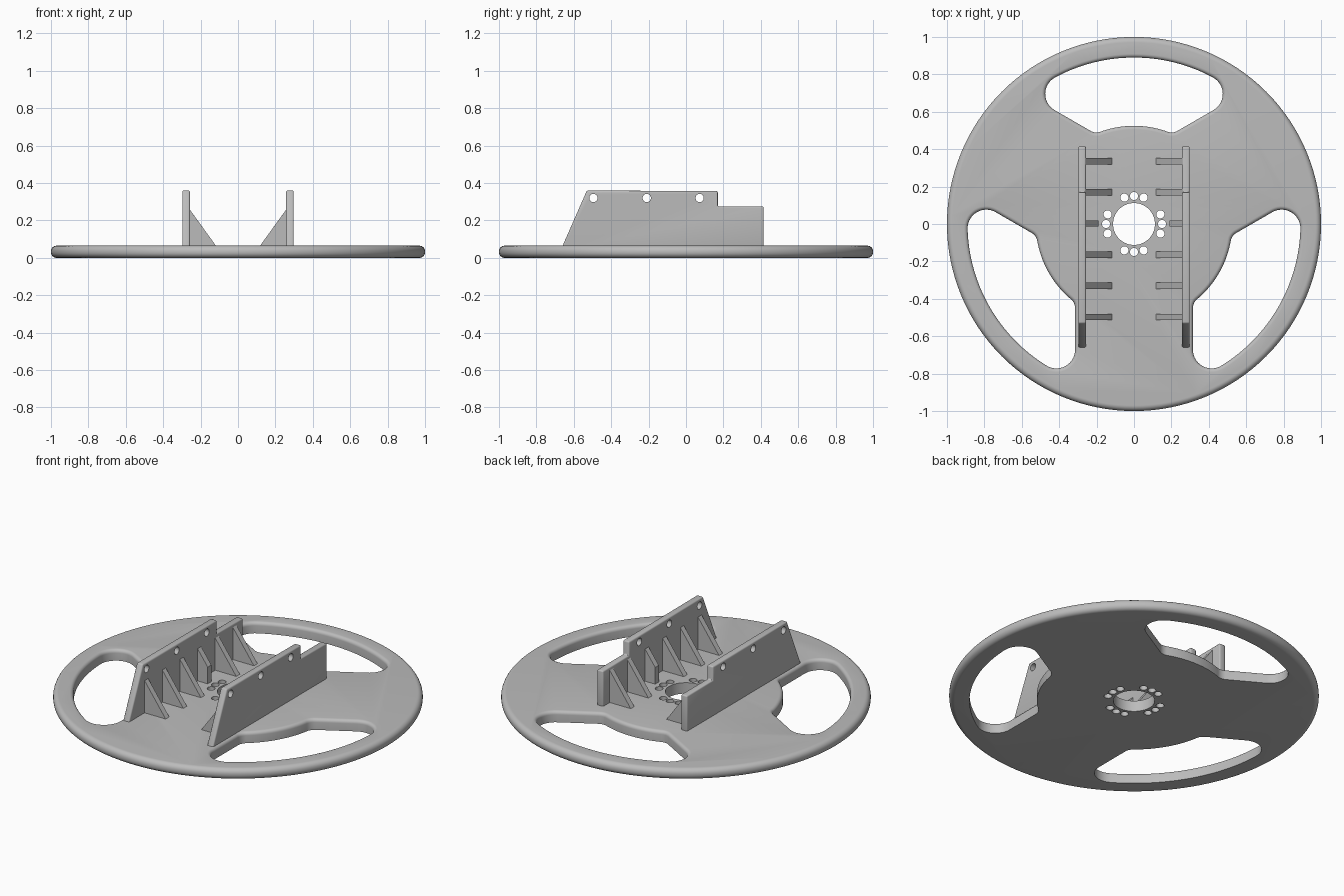
import bpy, bmesh
from math import sin, cos, pi, radians, sqrt, atan2
from mathutils import Matrix, Vector

if "Cube" in bpy.data.objects:
    bpy.data.objects.remove(bpy.data.objects["Cube"])

TOP = 0.065
grey = bpy.data.materials.new("plain grey")
grey.use_nodes = True
grey.diffuse_color = (0.5, 0.5, 0.5, 1)
grey.node_tree.nodes["Principled BSDF"].inputs["Base Color"].default_value = (0.5, 0.5, 0.5, 1)


def arc(centre, r, a0, a1, n):
    return [(centre[0] + r * cos(a0 + (a1 - a0) * i / n),
             centre[1] + r * sin(a0 + (a1 - a0) * i / n)) for i in range(n + 1)]


def loft(bm, rings):
    """Closed solid through equal-length rings of points."""
    loops = [[bm.verts.new(p) for p in ring] for ring in rings]
    n = len(loops[0])
    for a, b in zip(loops, loops[1:]):
        for i in range(n):
            bm.faces.new((a[i], a[(i + 1) % n], b[(i + 1) % n], b[i]))
    bm.faces.new(loops[0])
    bm.faces.new(loops[-1])


def finish(bm, name):
    bmesh.ops.recalc_face_normals(bm, faces=bm.faces)
    mesh = bpy.data.meshes.new(name)
    bm.to_mesh(mesh)
    bm.free()
    mesh.materials.append(grey)
    ob = bpy.data.objects.new(name, mesh)
    bpy.context.collection.objects.link(ob)
    return ob


def activate(ob):
    bpy.ops.object.select_all(action='DESELECT')
    ob.select_set(True)
    bpy.context.view_layer.objects.active = ob


def smooth(ob):
    activate(ob)
    bpy.ops.object.shade_smooth_by_angle(angle=radians(32))


def cut(ob, cutter):
    cutter.hide_render = True
    mod = ob.modifiers.new("cut", 'BOOLEAN')
    mod.object, mod.operation, mod.solver = cutter, 'DIFFERENCE', 'EXACT'
    activate(ob)
    bpy.ops.object.modifier_apply(modifier=mod.name)
    bpy.data.objects.remove(cutter)


def drill(bm, x, y, z, r, axis='Z', n=32):
    m = Matrix.Translation((x, y, z))
    if axis == 'X':
        m = m @ Matrix.Rotation(pi / 2, 4, 'Y')
    bmesh.ops.create_cone(bm, cap_ends=True, segments=n, radius1=r, radius2=r, depth=0.4, matrix=m)


def slot_outline(d):
    """Window between two spokes, grown outwards by d."""
    outer, inner, half = 0.89, 0.525, 0.315
    u, n = Vector((cos(pi / 6), sin(pi / 6))), Vector((-sin(pi / 6), cos(pi / 6)))

    def corner(dist, off):
        return u * sqrt(dist ** 2 - off ** 2) + n * off
    ro, ri = 0.10, 0.06
    co, ci = corner(outer - ro, half + ro), corner(inner + ri, half + ri)
    ao, ai = atan2(co.y, co.x), atan2(ci.y, ci.x)
    right = arc((0, 0), outer + d, pi / 2, ao, 24)
    right += arc(co, ro + d, ao, -pi / 3, 14)[1:]
    right += arc(ci, ri + d, -pi / 3, ai - pi, 10)
    right += arc((0, 0), inner - d, ai, pi / 2, 10)[1:]
    return right + [(-x, y) for x, y in right[-2:0:-1]]


# Wheel disc with rounded rim
r = 0.03
profile = [(1 - r + x, r + z) for x, z in arc((0, 0), r, -pi / 2, 0, 7)]
profile += [(1 - r + x, TOP - r + z) for x, z in arc((0, 0), r, 0, pi / 2, 7)]
bm = bmesh.new()
loft(bm, [[(x * cos(2 * pi * i / 128), x * sin(2 * pi * i / 128), z) for i in range(128)]
          for x, z in profile])
disc = finish(bm, "wheel_disc")

# Three windows with softened upper edges, hub bore and bolt holes
f = 0.02
levels = [(-0.05, 0)] + [(TOP - f + f * sin(a), f * (1 - cos(a)))
                         for a in [pi / 2 * i / 5 for i in range(6)]] + [(0.1, f)]
bm = bmesh.new()
for k in range(3):
    rot = Matrix.Rotation(2 * pi * k / 3, 3, 'Z')
    loft(bm, [[rot @ Vector((x, y, z)) for x, y in slot_outline(d)] for z, d in levels])
drill(bm, 0, 0, 0, 0.112, n=64)
for quarter in range(4):
    for step in (-20, 0, 20):
        a = radians(90 * quarter + step)
        drill(bm, 0.15 * cos(a), 0.15 * sin(a), 0, 0.022, n=24)
cut(disc, finish(bm, "disc_cutter"))
smooth(disc)

# Upright side plates and their gusset ribs
plate = [(-0.675, 0.03), (-0.53, 0.36), (0.17, 0.357), (0.17, 0.275), (0.415, 0.275), (0.415, 0.03)]
rib = [(0.27, 0.04), (0.118, 0.04), (0.118, TOP), (0.257, 0.257), (0.27, 0.257)]
short_rib = [(0.27, 0.04), (0.19, 0.04), (0.19, 0.165), (0.257, 0.257), (0.27, 0.257)]
for side, label in ((1, "left"), (-1, "right")):
    bm = bmesh.new()
    loft(bm, [[(side * x, y, z) for y, z in plate] for x in (0.257, 0.298)])
    ob = finish(bm, label + "_plate")
    bev = ob.modifiers.new("soft edges", 'BEVEL')
    bev.width, bev.segments = 0.008, 3
    activate(ob)
    bpy.ops.object.modifier_apply(modifier=bev.name)
    bm = bmesh.new()
    for y in (-0.495, -0.21, 0.073):
        drill(bm, side * 0.277, y, 0.32, 0.022, 'X')
    cut(ob, finish(bm, "plate_cutter"))
    smooth(ob)

    bm = bmesh.new()
    for i in range(6):
        y = -0.497 + 0.1665 * i
        shape = short_rib if i == 3 else rib
        loft(bm, [[(side * x, y + t, z) for x, z in shape] for t in (-0.017, 0.017)])
    finish(bm, label + "_ribs")
